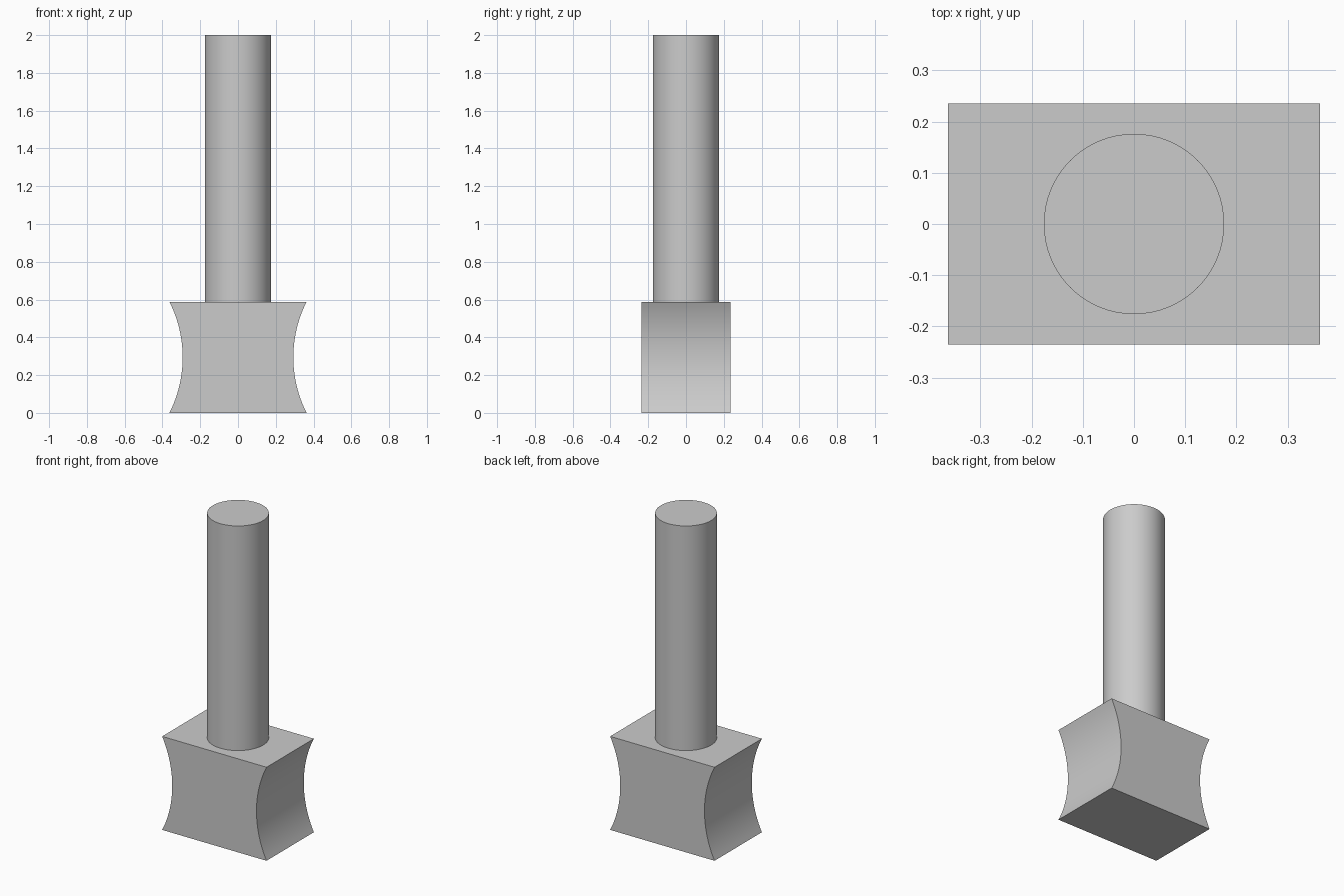
import bpy
import bmesh
import math

cube = bpy.data.objects.get("Cube")
if cube:
    bpy.data.objects.remove(cube, do_unlink=True)

# Plain grey material
grey = bpy.data.materials.new("plain_grey")
grey.use_nodes = True
colour = (0.6, 0.6, 0.6, 1)
grey.diffuse_color = colour
grey.node_tree.nodes["Principled BSDF"].inputs["Base Color"].default_value = colour

HALF_W, HALF_D, BLOCK_H, DIP = 0.363, 0.235, 0.588, 0.07
ROD_R, TOP = 0.176, 2.0


def finish(obj):
    obj.data.materials.append(grey)
    bpy.ops.object.select_all(action='DESELECT')
    obj.select_set(True)
    bpy.context.view_layer.objects.active = obj
    bpy.ops.object.shade_smooth_by_angle(angle=math.radians(30))


# Block: profile with a concave arc on each side, extruded in depth
half_h = BLOCK_H / 2
radius = (half_h ** 2 + DIP ** 2) / (2 * DIP)
sweep = math.asin(half_h / radius)
steps = 24
arc = []
for i in range(steps + 1):
    a = sweep * (2 * i / steps - 1)
    arc.append((HALF_W - DIP + radius * (1 - math.cos(a)), half_h + radius * math.sin(a)))
outline = arc + [(-x, z) for x, z in reversed(arc)]

bm = bmesh.new()
face = bm.faces.new([bm.verts.new((x, -HALF_D, z)) for x, z in outline])
extruded = bmesh.ops.extrude_face_region(bm, geom=[face], use_keep_orig=True)
moved = [g for g in extruded["geom"] if isinstance(g, bmesh.types.BMVert)]
bmesh.ops.translate(bm, vec=(0, 2 * HALF_D, 0), verts=moved)
bmesh.ops.recalc_face_normals(bm, faces=bm.faces)
mesh = bpy.data.meshes.new("concave_block")
bm.to_mesh(mesh)
bm.free()
block = bpy.data.objects.new("concave_block", mesh)
bpy.context.collection.objects.link(block)
finish(block)

# Round rod standing on the block
bpy.ops.mesh.primitive_cylinder_add(vertices=64, radius=ROD_R, depth=TOP - BLOCK_H,
                                    location=(0, 0, (TOP + BLOCK_H) / 2))
rod = bpy.context.object
rod.name = "round_rod"
finish(rod)
